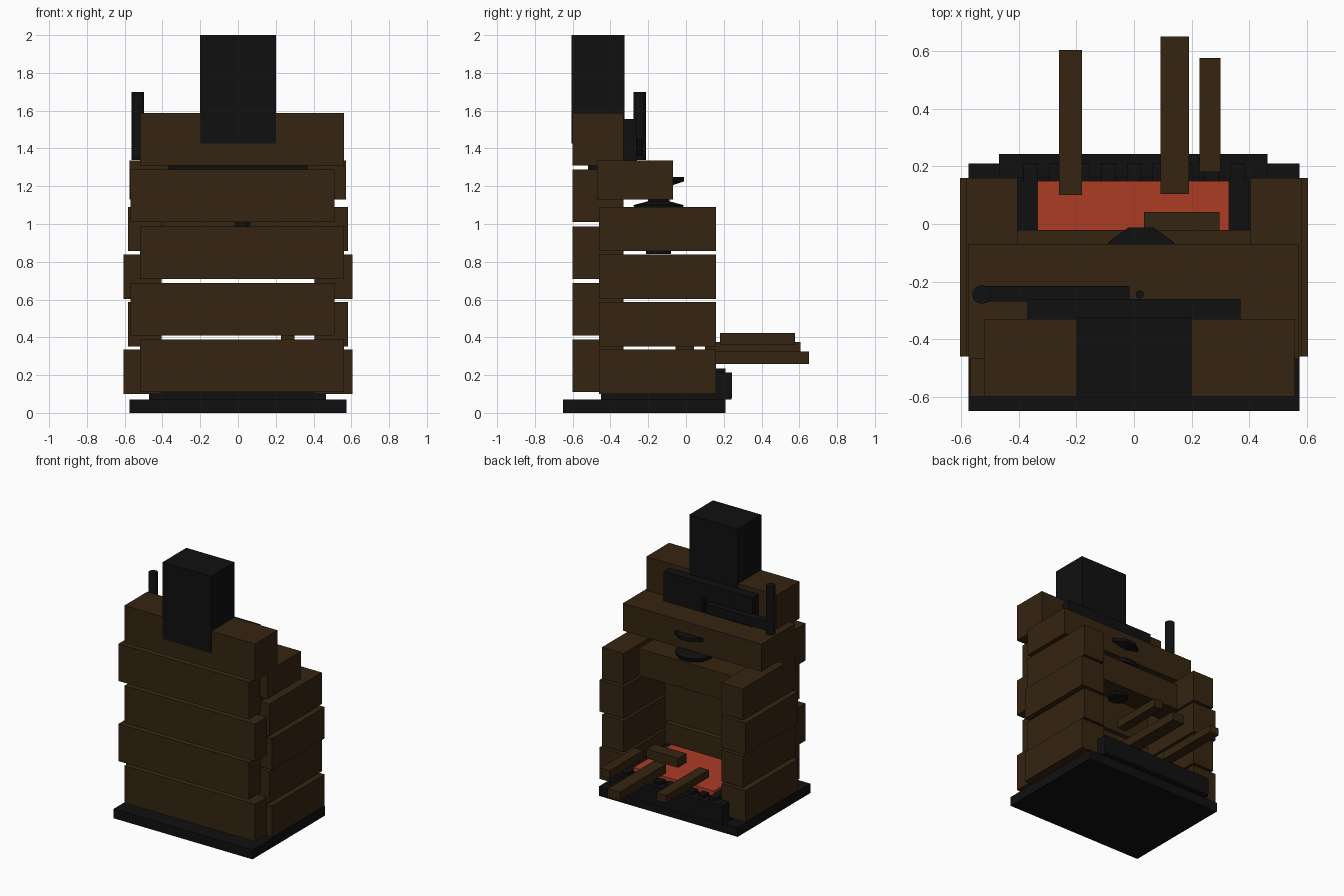
import bpy, bmesh, math

cube = bpy.data.objects.get("Cube")
if cube:
    bpy.data.objects.remove(cube, do_unlink=True)


def material(name, rgb):
    m = bpy.data.materials.new(name)
    m.use_nodes = True
    col = (*rgb, 1.0)
    m.diffuse_color = col
    m.node_tree.nodes["Principled BSDF"].inputs["Base Color"].default_value = col
    return m


BRICK = material("dark brown", (0.036, 0.018, 0.0055))
IRON = material("black iron", (0.005, 0.005, 0.005))
EMBER = material("ember red", (0.42, 0.045, 0.019))


def finish(name, bm, mat):
    bmesh.ops.recalc_face_normals(bm, faces=bm.faces)
    mesh = bpy.data.meshes.new(name)
    bm.to_mesh(mesh)
    bm.free()
    mesh.materials.append(mat)
    ob = bpy.data.objects.new(name, mesh)
    bpy.context.collection.objects.link(ob)
    return ob


def box(name, xs, ys, zs, mat):
    bm = bmesh.new()
    bmesh.ops.create_cube(bm, size=1)
    for v in bm.verts:
        v.co = [(a + b) / 2 + c * (b - a) for (a, b), c in zip((xs, ys, zs), v.co)]
    return finish(name, bm, mat)


def lathe(name, centre, profile, sides, mat):
    bm = bmesh.new()
    rings = []
    for r, z in profile:
        rings.append([bm.verts.new((centre[0] + r * math.cos(math.tau * i / sides),
                                    centre[1] + r * math.sin(math.tau * i / sides), z))
                      for i in range(sides)])
    for low, high in zip(rings, rings[1:]):
        for i in range(sides):
            j = (i + 1) % sides
            bm.faces.new((low[i], low[j], high[j], high[i]))
    bm.faces.new(rings[0])
    bm.faces.new(rings[-1])
    return finish(name, bm, mat)


# Base slab
box("base", (-0.575, 0.575), (-0.65, 0.21), (0, 0.07), IRON)

# Staggered rear wall courses
for i in range(5):
    shift = 0.02 if i % 2 == 0 else -0.03
    z = 0.11 + 0.3 * i
    box("wall_brick", (-0.54 + shift, 0.54 + shift), (-0.6, -0.33), (z, z + 0.278), BRICK)

# Side wall courses, alternating in width
for i in range(4):
    outer = 0.605 if i % 2 == 0 else 0.583
    z = 0.1 + 0.252 * i
    for side in (-1, 1):
        xs = sorted((side * 0.405, side * outer))
        box("side_brick", xs, (-0.46, 0.16), (z, z + 0.235), BRICK)

# Lintels above the opening
box("upper_lintel", (-0.575, 0.572), (-0.47, -0.07), (1.13, 1.335), BRICK)
box("lower_lintel", (-0.405, 0.405), (-0.2, -0.02), (0.86, 1.06), BRICK)

# Chimney, damper plate and its handle
box("chimney", (-0.2, 0.2), (-0.605, -0.325), (1.425, 2.0), IRON)
box("flue_plate", (-0.37, 0.37), (-0.52, -0.26), (1.285, 1.31), IRON)
box("damper", (-0.37, 0.37), (-0.33, -0.26), (1.31, 1.555), IRON)
box("damper_arm", (-0.54, -0.015), (-0.27, -0.215), (1.365, 1.43), IRON)
lathe("damper_handle", (-0.53, -0.245), [(0.033, 1.34), (0.033, 1.7)], 12, IRON)
lathe("damper_pin", (0.02, -0.245), [(0.015, 1.36), (0.015, 1.45)], 8, IRON)

# Spindle with flared rims through the lintels
lathe("spindle", (0.025, -0.145),
      [(0.07, 0.84), (0.07, 1.06), (0.13, 1.07), (0.14, 1.1), (0.06, 1.12),
       (0.06, 1.2), (0.14, 1.225), (0.14, 1.25)], 10, IRON)

# Fire tray, grate and ember bed
box("tray", (-0.47, 0.465), (-0.45, 0.24), (0.07, 0.11), IRON)
box("tray_front", (-0.47, 0.465), (0.16, 0.243), (0.08, 0.215), IRON)
for i in range(9):
    x = -0.36 + 0.09 * i
    box("grate_bar", (x - 0.025, x + 0.025), (-0.33, 0.21), (0.19, 0.235), IRON)
box("grate_frame", (-0.4, 0.4), (-0.33, 0.15), (0.16, 0.23), IRON)
box("embers", (-0.335, 0.33), (-0.3, 0.15), (0.22, 0.255), EMBER)

# Firewood
for xs, ys, zs in [((-0.26, -0.18), (0.1, 0.605), (0.32, 0.375)),
                   ((0.092, 0.192), (0.105, 0.652), (0.26, 0.325)),
                   ((0.227, 0.3), (0.18, 0.578), (0.36, 0.422)),
                   ((0.035, 0.297), (-0.055, 0.042), (0.29, 0.36))]:
    box("log", xs, ys, zs, BRICK)
